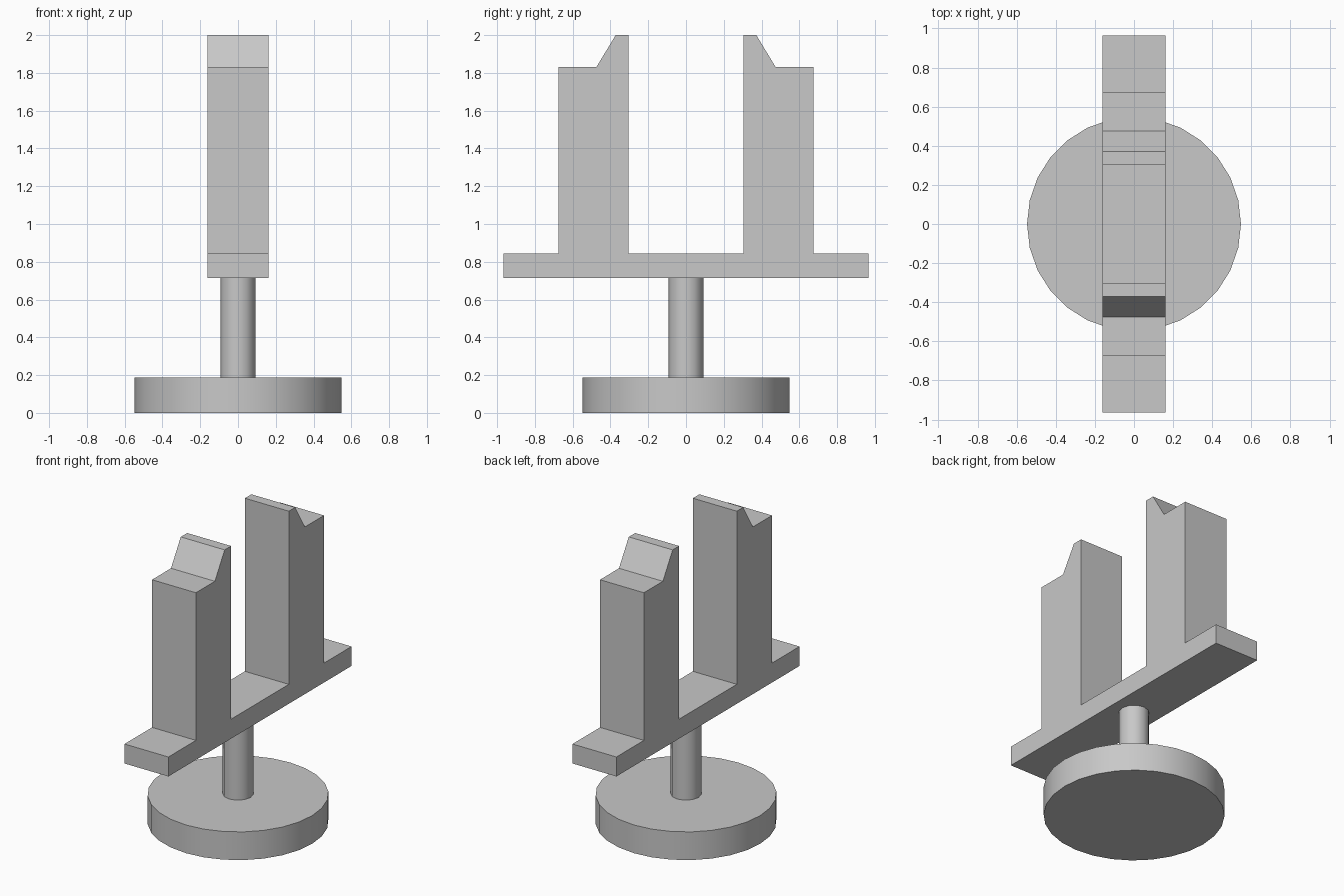
import bpy, bmesh, math

cube = bpy.data.objects.get("Cube")
if cube:
    bpy.data.objects.remove(cube, do_unlink=True)

GREY = (0.58, 0.58, 0.58, 1.0)
mat = bpy.data.materials.new("plain_grey")
mat.use_nodes = True
mat.diffuse_color = GREY
mat.node_tree.nodes["Principled BSDF"].inputs["Base Color"].default_value = GREY


def cylinder(name, radius, bottom, top, sides):
    bpy.ops.mesh.primitive_cylinder_add(
        vertices=sides, radius=radius, depth=top - bottom,
        location=(0, 0, (bottom + top) / 2))
    obj = bpy.context.object
    obj.name = name
    obj.data.materials.append(mat)
    bpy.ops.object.shade_smooth_by_angle(angle=math.radians(40))


def extrude_profile(name, profile, half_width):
    # Extrude a (y, z) outline along x
    bm = bmesh.new()
    face = bm.faces.new([bm.verts.new((-half_width, y, z)) for y, z in profile])
    result = bmesh.ops.extrude_face_region(bm, geom=[face])
    verts = [v for v in result["geom"] if isinstance(v, bmesh.types.BMVert)]
    bmesh.ops.translate(bm, verts=verts, vec=(2 * half_width, 0, 0))
    bmesh.ops.recalc_face_normals(bm, faces=bm.faces)
    mesh = bpy.data.meshes.new(name)
    bm.to_mesh(mesh)
    bm.free()
    mesh.materials.append(mat)
    bpy.context.collection.objects.link(bpy.data.objects.new(name, mesh))


# Round foot and stem
cylinder("round_base", 0.547, 0.0, 0.188, 28)
cylinder("stem", 0.093, 0.188, 0.715, 12)

# Crossbar with two notched uprights, outlined on one side and mirrored
half = [(0.965, 0.715), (0.965, 0.845), (0.675, 0.845), (0.675, 1.83),
        (0.475, 1.83), (0.372, 2.0), (0.304, 2.0), (0.304, 0.845)]
outline = half + [(-y, z) for y, z in reversed(half)]
extrude_profile("crossbar_with_uprights", outline, 0.162)
